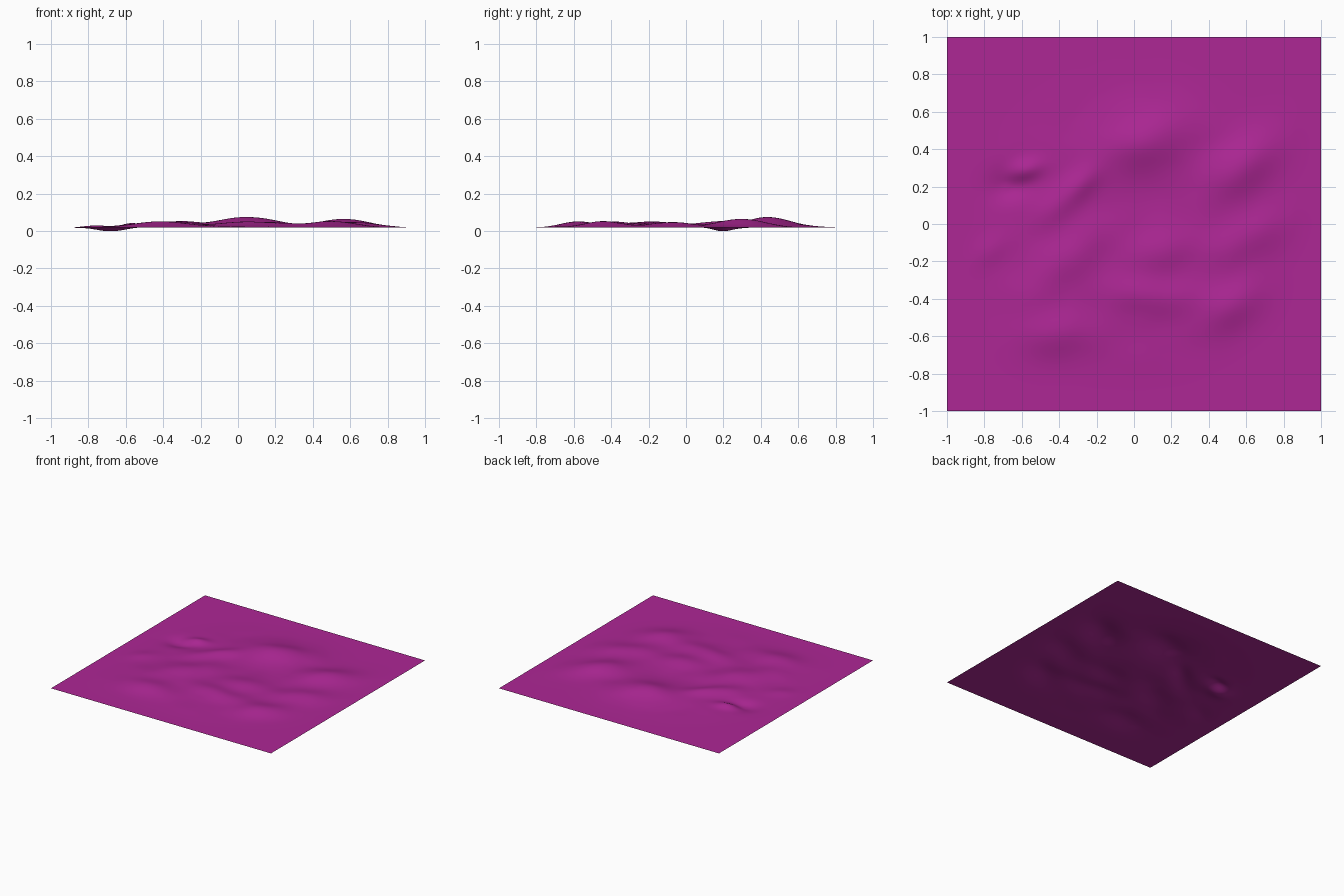
import bpy, bmesh, math
from mathutils import noise, Vector

if "Cube" in bpy.data.objects:
    bpy.data.objects.remove(bpy.data.objects["Cube"])

BASE = 0.018
# Hills and hollows: x, y, height, length, width, angle of the ridge in degrees
HILLS = [
    (0.05, 0.44, 0.050, 0.17, 0.11, 15),
    (0.58, 0.31, 0.040, 0.16, 0.09, 40),
    (-0.29, 0.21, 0.023, 0.09, 0.05, 45),
    (-0.43, 0.08, 0.014, 0.10, 0.06, 40),
    (-0.59, 0.28, 0.032, 0.07, 0.04, 20),
    (-0.66, 0.22, -0.031, 0.08, 0.06, 20),
    (-0.33, -0.16, 0.025, 0.16, 0.09, 45),
    (-0.42, -0.58, 0.030, 0.14, 0.09, 5),
    (0.08, -0.38, 0.024, 0.20, 0.07, -5),
    (0.15, -0.14, 0.022, 0.15, 0.08, 15),
    (0.52, -0.44, 0.028, 0.13, 0.08, 35),
    (0.62, -0.07, 0.024, 0.15, 0.08, 30),
    (-0.77, -0.14, 0.009, 0.07, 0.05, 40),
    (-0.55, -0.38, 0.012, 0.10, 0.08, 10),
]


def height(x, y):
    # broad swell that fades out to the flat border
    r = math.hypot(x, y)
    t = max(0.0, min(1.0, (0.93 - r) / 0.4))
    mask = t * t * (3 - 2 * t)
    h = 0.007 * mask
    for cx, cy, amp, la, lb, deg in HILLS:
        c, s = math.cos(math.radians(deg)), math.sin(math.radians(deg))
        u = ((x - cx) * c + (y - cy) * s) / la
        v = ((y - cy) * c - (x - cx) * s) / lb
        h += amp * math.exp(-0.5 * (u * u + v * v))
    # small surface roughness
    h += 0.004 * mask * noise.noise(Vector((x * 6, y * 6, 1.3)))
    edge = min(1.0, max(0.0, (1 - max(abs(x), abs(y))) / 0.15))
    return max(0.0, BASE + h * edge)


# Terrain sheet: displaced grid
bm = bmesh.new()
bmesh.ops.create_grid(bm, x_segments=128, y_segments=128, size=1.0)
for v in bm.verts:
    v.co.z = height(v.co.x, v.co.y)
for f in bm.faces:
    f.smooth = True
low = min(v.co.z for v in bm.verts)
for v in bm.verts:
    v.co.z -= low
mesh = bpy.data.meshes.new("terrain")
bm.to_mesh(mesh)
bm.free()
terrain = bpy.data.objects.new("terrain", mesh)
bpy.context.collection.objects.link(terrain)

# Magenta colour
mat = bpy.data.materials.new("magenta")
mat.diffuse_color = (0.42, 0.02, 0.30, 1)
mat.use_nodes = True
mat.node_tree.nodes["Principled BSDF"].inputs["Base Color"].default_value = mat.diffuse_color
mesh.materials.append(mat)
